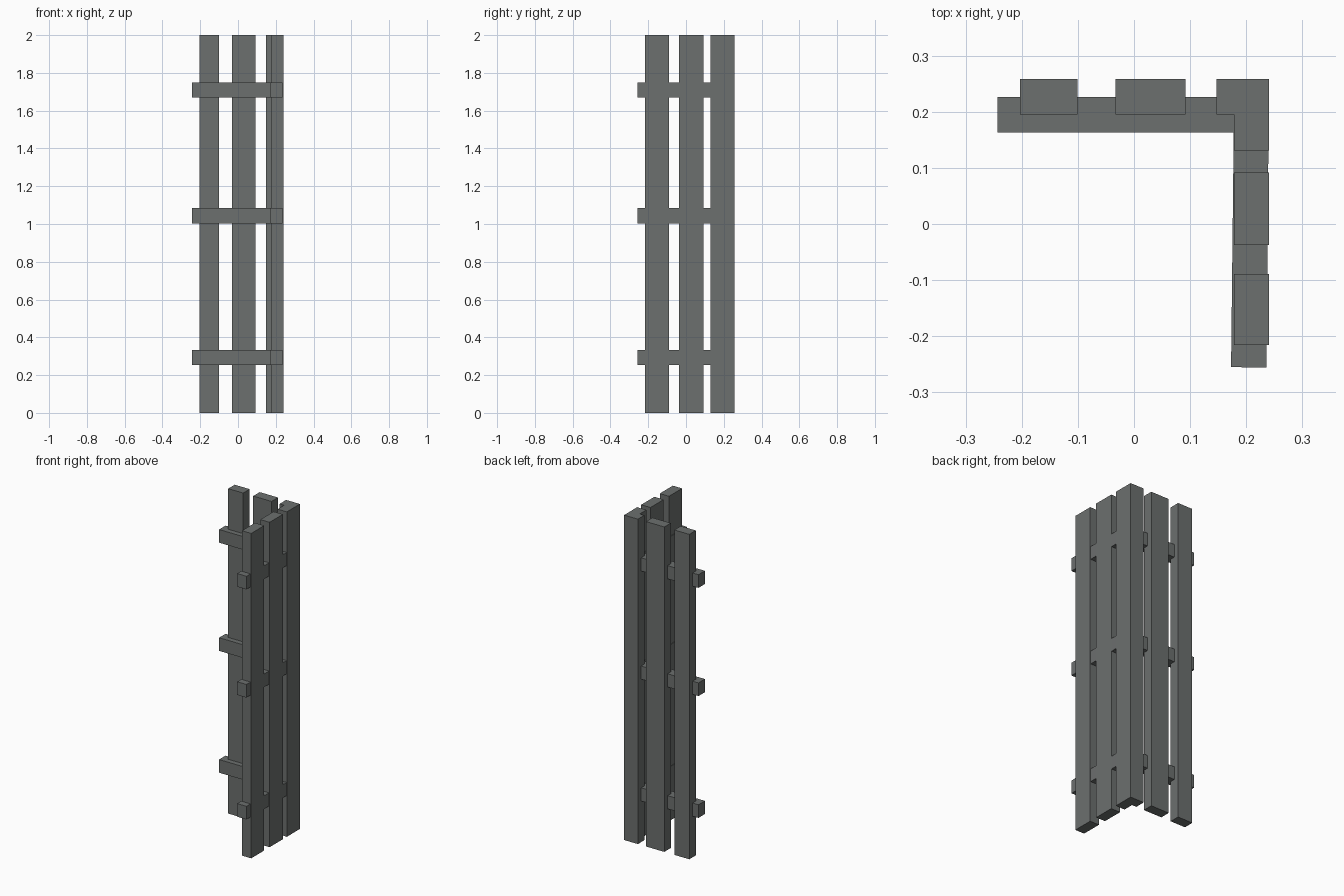
import bpy, bmesh, math
from mathutils import Matrix

if "Cube" in bpy.data.objects:
    bpy.data.objects.remove(bpy.data.objects["Cube"])

wood = bpy.data.materials.new("weathered grey")
wood.diffuse_color = (0.15, 0.16, 0.157, 1)
wood.use_nodes = True
wood.node_tree.nodes["Principled BSDF"].inputs["Base Color"].default_value = wood.diffuse_color


def prism(name, outline, z0, z1):
    """Extrude a flat outline (counter-clockwise) from z0 up to z1."""
    bm = bmesh.new()
    face = bm.faces.new([bm.verts.new((x, y, z0)) for x, y in outline])
    top = bmesh.ops.extrude_face_region(bm, geom=[face])["geom"]
    bmesh.ops.translate(bm, vec=(0, 0, z1 - z0),
                        verts=[v for v in top if isinstance(v, bmesh.types.BMVert)])
    bmesh.ops.recalc_face_normals(bm, faces=bm.faces)
    mesh = bpy.data.meshes.new(name)
    bm.to_mesh(mesh)
    bm.free()
    mesh.materials.append(wood)
    obj = bpy.data.objects.new(name, mesh)
    bpy.context.collection.objects.link(obj)
    return obj


def rect(x0, x1, y0, y1):
    return [(x0, y0), (x1, y0), (x1, y1), (x0, y1)]


# Pickets along the back and the right side
for i, (x0, x1) in enumerate([(-0.203, -0.101), (-0.033, 0.092)]):
    prism(f"back_picket_{i + 1}", rect(x0, x1, 0.195, 0.258), 0, 2)
for i, (y0, y1) in enumerate([(-0.216, -0.089), (-0.037, 0.092)]):
    prism(f"side_picket_{i + 1}", rect(0.178, 0.241, y0, y1), 0, 2)

# L-shaped corner post
prism("corner_post", [(0.178, 0.131), (0.241, 0.131), (0.241, 0.258),
                      (0.147, 0.258), (0.147, 0.195), (0.178, 0.195)], 0, 2)

# Three rails on each side; the side rails lean very slightly inwards
for i, z in enumerate([0.253, 1.003, 1.669]):
    prism(f"back_rail_{i + 1}", rect(-0.243, 0.2, 0.163, 0.226), z, z + 0.081)
    prism(f"side_rail_{i + 1}", [(0.173, -0.255), (0.236, -0.256),
                                 (0.240, 0.19), (0.178, 0.19)], z, z + 0.081)
